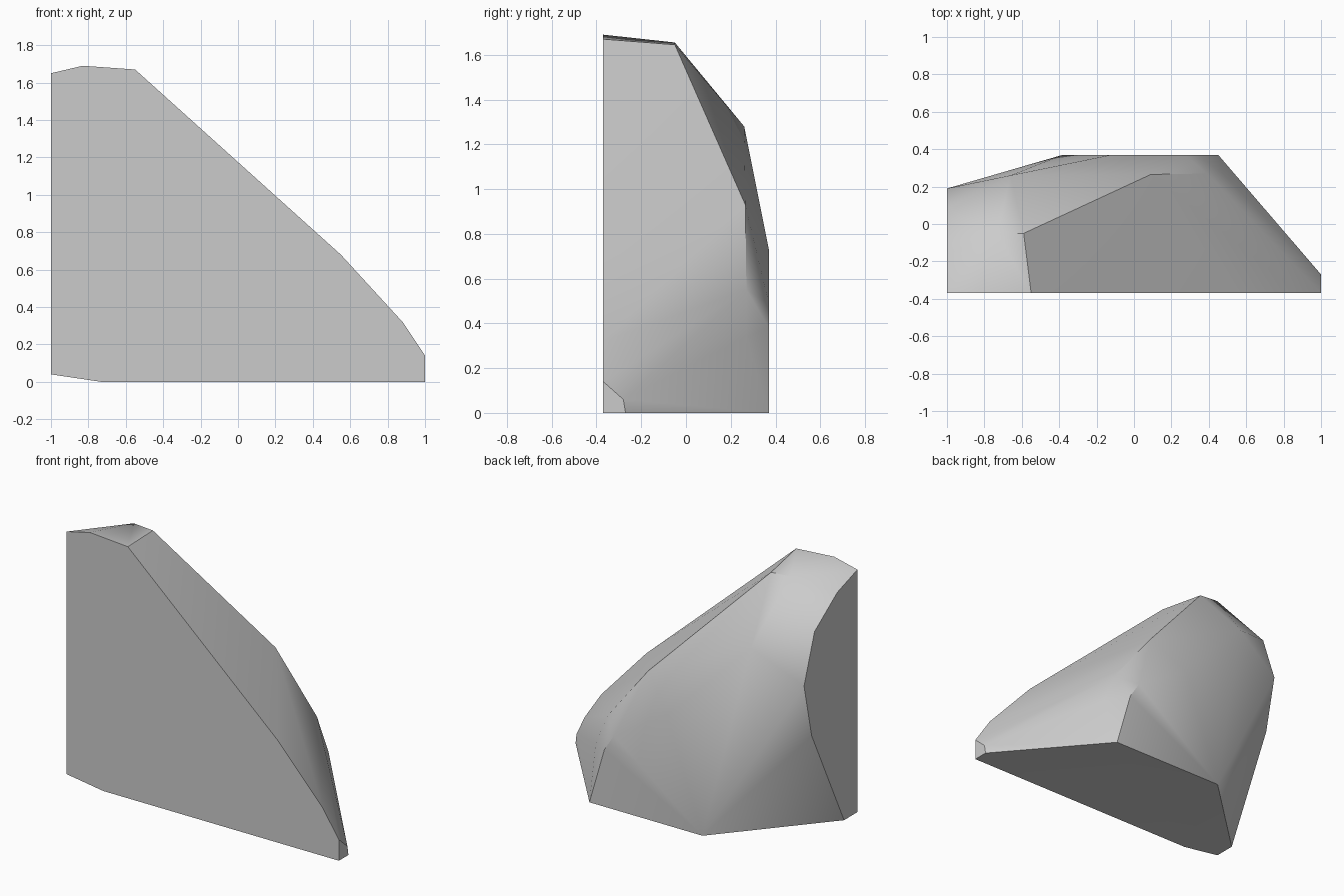
import bpy
import bmesh
import math

# Remove the default object
default = bpy.data.objects.get("Cube")
if default:
    bpy.data.objects.remove(default, do_unlink=True)

# Extents of the boulder
FRONT, BACK, LEFT, RIGHT = -0.37, 0.37, 1.0, -1.0

# Large flat front cut: outline as (x, z)
front_outline = [
    (RIGHT, 0.04), (RIGHT, 1.65), (-0.83, 1.69), (-0.55, 1.67), (0.55, 0.68),
    (0.88, 0.32), (LEFT, 0.14), (LEFT, 0), (-0.73, 0),
]
# Flat side cut: outline as (y, z)
side_outline = [(-0.16, 1.58), (0.08, 1.41), (0.19, 1.09), (0.11, 0.73), (-0.23, 0.04)]
# Flat back facet: outline as (x, z)
back_outline = [(-0.38, 0), (-0.12, 0.73), (0.27, 0.49), (0.34, 0.38), (0.45, 0)]
# Small end facet: outline as (y, z)
end_outline = [(-0.28, 0.06), (-0.27, 0)]
# Free corners on the crest, shoulder and flank
corners = [
    (-0.59, -0.05, 1.645), (-0.73, -0.05, 1.655), (0.09, 0.265, 0.93),
    (-0.66, 0.26, 1.28), (0.39, 0.27, 0.55), (0.475, 0.27, 0.34),
]


def rock_points():
    """Place every facet outline in its own plane and collect the corners."""
    points = [(x, FRONT, z) for x, z in front_outline]
    points += [(x, BACK, z) for x, z in back_outline]
    points += [(RIGHT, y, z) for y, z in side_outline]
    points += [(LEFT, y, z) for y, z in end_outline]
    return points + corners


def make_material(name, color):
    material = bpy.data.materials.new(name)
    material.use_nodes = True
    material.diffuse_color = color
    shader = material.node_tree.nodes["Principled BSDF"]
    shader.inputs["Base Color"].default_value = color
    shader.inputs["Roughness"].default_value = 0.9
    return material


# Boulder: convex block spanned by the facets, flat cuts merged
bm = bmesh.new()
for point in rock_points():
    bm.verts.new(point)
hull = bmesh.ops.convex_hull(bm, input=bm.verts)
loose = [v for v in bm.verts if not v.link_faces]
bmesh.ops.delete(bm, geom=loose, context="VERTS")
bmesh.ops.dissolve_limit(
    bm, angle_limit=math.radians(1), verts=bm.verts, edges=bm.edges)
bmesh.ops.recalc_face_normals(bm, faces=bm.faces)

mesh = bpy.data.meshes.new("boulder")
bm.to_mesh(mesh)
bm.free()
boulder = bpy.data.objects.new("boulder", mesh)
bpy.context.collection.objects.link(boulder)
mesh.materials.append(make_material("stone grey", (0.6, 0.6, 0.6, 1)))

# Soft shading over the worn facets, crisp edges along the cuts
bpy.ops.object.select_all(action="DESELECT")
boulder.select_set(True)
bpy.context.view_layer.objects.active = boulder
bpy.ops.object.shade_smooth_by_angle(angle=math.radians(30))
